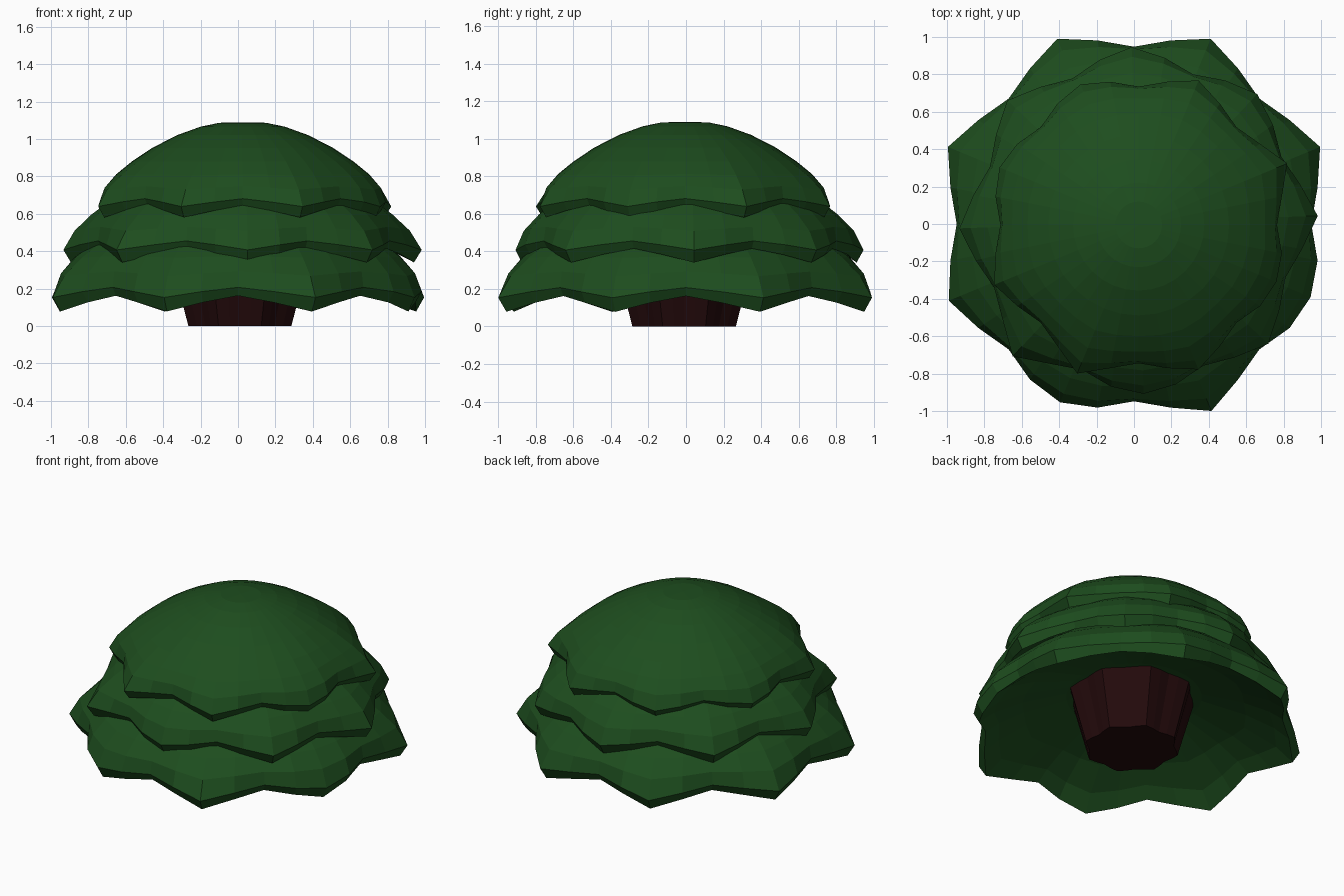
import bpy, bmesh, math
from mathutils import Matrix

cube = bpy.data.objects.get("Cube")
if cube:
    bpy.data.objects.remove(cube)


def material(name, rgb):
    mat = bpy.data.materials.new(name)
    mat.use_nodes = True
    mat.diffuse_color = (*rgb, 1)
    mat.node_tree.nodes["Principled BSDF"].inputs["Base Color"].default_value = (*rgb, 1)
    return mat


leaf_green = material("leaf green", (0.0125, 0.074, 0.013))
bark = material("dark red bark", (0.017, 0.003, 0.0035))

SIDES = 32
SCALLOP = (-1, -0.15, 1, -0.15)  # notch, flank, tip, flank
RIM_WAVE = 0.062


def lathe(name, profile, mat, place, tips=(0,) * 8):
    """Revolve (radius, height, radius wave, height wave) rings; zero radius closes an end."""
    bm = bmesh.new()
    rings = []
    for r, z, wave_r, wave_z in profile:
        if r == 0:
            rings.append([bm.verts.new((0, 0, z))] * SIDES)
            continue
        ring = []
        for i in range(SIDES):
            a = math.tau * i / SIDES
            s = SCALLOP[i % 4]
            rad = r + s * wave_r
            if s == 1:
                rad += tips[i // 4] * wave_r / RIM_WAVE
            ring.append(bm.verts.new((rad * math.cos(a), rad * math.sin(a), z + s * wave_z)))
        rings.append(ring)
    for upper, lower in zip(rings, rings[1:]):
        for i in range(SIDES):
            j = (i + 1) % SIDES
            corners = dict.fromkeys((upper[i], lower[i], lower[j], upper[j]))
            bm.faces.new(list(corners))
    bmesh.ops.recalc_face_normals(bm, faces=bm.faces)
    bm.transform(place)
    mesh = bpy.data.meshes.new(name)
    bm.to_mesh(mesh)
    bm.free()
    mesh.materials.append(mat)
    obj = bpy.data.objects.new(name, mesh)
    bpy.context.collection.objects.link(obj)


# Hollow leafy dome with a scalloped rim: outer skin, lip, then shallow underside
dome = [
    (0, 0.65, 0, 0),
    (0.16, 0.647, 0, 0),
    (0.29, 0.62, 0, 0),
    (0.45, 0.562, 0, 0),
    (0.62, 0.475, 0, 0),
    (0.77, 0.38, 0.008, 0),
    (0.885, 0.29, 0.018, -0.004),
    (0.97, 0.20, 0.035, -0.012),
    (1.01, 0.10, RIM_WAVE, -0.027),
    (0.975, 0.04, 0.052, -0.042),
    (0.88, 0.115, 0.04, -0.025),
    (0.70, 0.20, 0.015, -0.01),
    (0.42, 0.285, 0, 0),
    (0, 0.34, 0, 0),
]

# Three tiers: name, scale, base height, turn in degrees, shift, uneven tip lengths
tiers = [
    ("lower_foliage", 1.0, 0.08, 0, (0, 0),
     (0.005, 0, 0, 0.005, 0, -0.04, 0.01, -0.05)),
    ("middle_foliage", 0.89, 0.342, 24.5, (0.02, 0.01),
     (-0.02, -0.02, 0, 0, 0.03, -0.04, 0, 0.01)),
    ("upper_foliage", 0.78, 0.582, 0, (0.025, -0.005),
     (0.03, 0, -0.03, -0.04, 0, 0.03, 0, -0.05)),
]
for name, scale, height, turn, (dx, dy), tips in tiers:
    place = (Matrix.Translation((dx, dy, height))
             @ Matrix.Rotation(math.radians(turn), 4, "Z")
             @ Matrix.Scale(scale, 4))
    lathe(name, dome, leaf_green, place, tips)

# Fluted trunk flaring upward into the foliage
trunk = [
    (0, 0.48, 0, 0),
    (0.41, 0.48, 0.02, 0),
    (0.28, 0, 0.018, 0),
    (0, 0, 0, 0),
]
lathe("trunk", trunk, bark, Matrix.Translation((0.01, -0.01, 0)))
